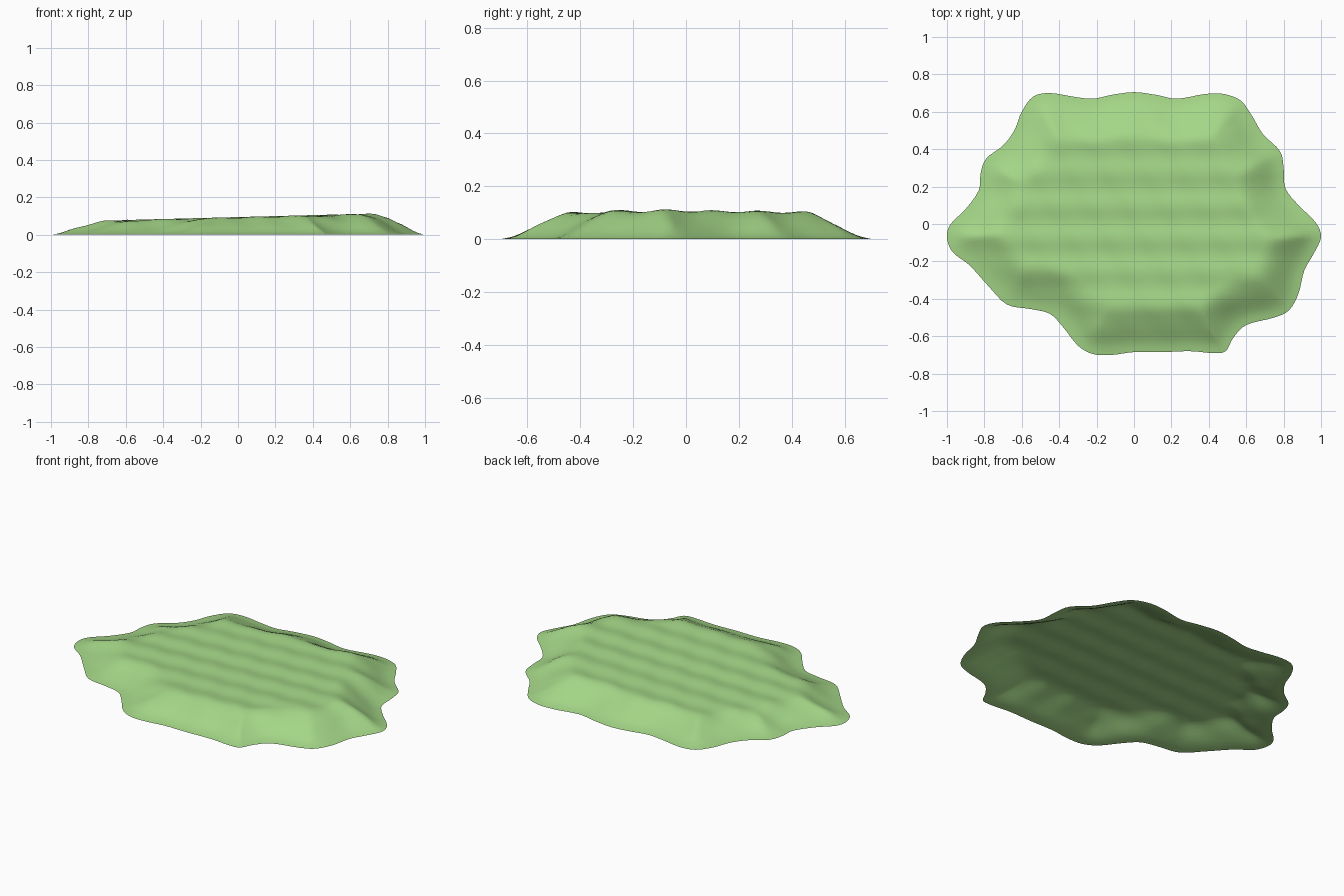
import bpy, bmesh, math
from mathutils import Vector, kdtree

if "Cube" in bpy.data.objects:
    bpy.data.objects.remove(bpy.data.objects["Cube"])

# Wavy outline of the patch, counter-clockwise from the right tip
OUTLINE = [
    (1.0, -.07), (.97, .01), (.88, .10), (.81, .19), (.80, .30), (.78, .39), (.69, .48),
    (.63, .58), (.57, .66), (.48, .695), (.38, .695), (.23, .67), (.12, .69), (0, .705),
    (-.12, .69), (-.22, .67), (-.32, .68), (-.45, .70), (-.54, .68), (-.60, .60),
    (-.64, .50), (-.70, .42), (-.79, .35), (-.82, .27), (-.83, .18), (-.90, .08),
    (-.98, 0), (-1.0, -.07), (-.97, -.15), (-.88, -.22), (-.78, -.33), (-.68, -.43),
    (-.55, -.455), (-.45, -.48), (-.38, -.55), (-.30, -.65), (-.22, -.695), (-.12, -.70),
    (0, -.685), (.15, -.685), (.30, -.68), (.42, -.69), (.49, -.68), (.53, -.61),
    (.60, -.54), (.75, -.50), (.83, -.46), (.88, -.37), (.91, -.25), (.96, -.16)]
RINGS = 32


def smooth_loop(points, steps):
    """Closed Catmull-Rom curve through the points."""
    p = [Vector(q) for q in points]
    n, out = len(p), []
    for i in range(n):
        a, b, c, d = p[i - 1], p[i], p[(i + 1) % n], p[(i + 2) % n]
        for s in range(steps):
            t = s / steps
            out.append(0.5 * (2 * b + (c - a) * t + (2 * a - 5 * b + 4 * c - d) * t * t
                              + (3 * b - a - 3 * c + d) * t ** 3))
    return out


rim = smooth_loop(OUTLINE, 4)
fine = smooth_loop(OUTLINE, 16)
tree = kdtree.KDTree(len(fine))
for i, q in enumerate(fine):
    tree.insert((q.x, q.y, 0), i)
tree.balance()


def height(x, y):
    """Sloping rim, gently tilted plateau and staggered soft bumps."""
    d = tree.find((x, y, 0))[2]
    t = min(d / 0.25, 1)
    ramp = t * t * (3 - 2 * t)
    plateau = 0.087 + 0.025 * x
    bumps = 0.0035 * math.cos(math.tau * (y - 0.1) / 0.175) \
        + 0.0025 * math.sin(math.tau * (x / 0.2 + y / 0.35))
    return 0.003 + ramp * (plateau + bumps)


# Grass patch: rings shrinking from the rim to the centre
bm = bmesh.new()
rings = []
for r in range(RINGS):
    s = 1 - r / RINGS
    rings.append([bm.verts.new((q.x * s, q.y * s, 0.001 if r == 0 else height(q.x * s, q.y * s)))
                  for q in rim])
centre = bm.verts.new((0, 0, height(0, 0)))
n = len(rim)
for a, b in zip(rings, rings[1:]):
    for i in range(n):
        j = (i + 1) % n
        bm.faces.new((a[i], a[j], b[j], b[i]))
for i in range(n):
    bm.faces.new((rings[-1][i], rings[-1][(i + 1) % n], centre))
for f in bm.faces:
    f.smooth = True
mesh = bpy.data.meshes.new("grass_patch")
bm.to_mesh(mesh)
bm.free()

green = bpy.data.materials.new("light green")
green.diffuse_color = (0.376, 0.68, 0.246, 1)
green.use_nodes = True
green.node_tree.nodes["Principled BSDF"].inputs["Base Color"].default_value = green.diffuse_color
mesh.materials.append(green)
patch = bpy.data.objects.new("grass_patch", mesh)
bpy.context.collection.objects.link(patch)
